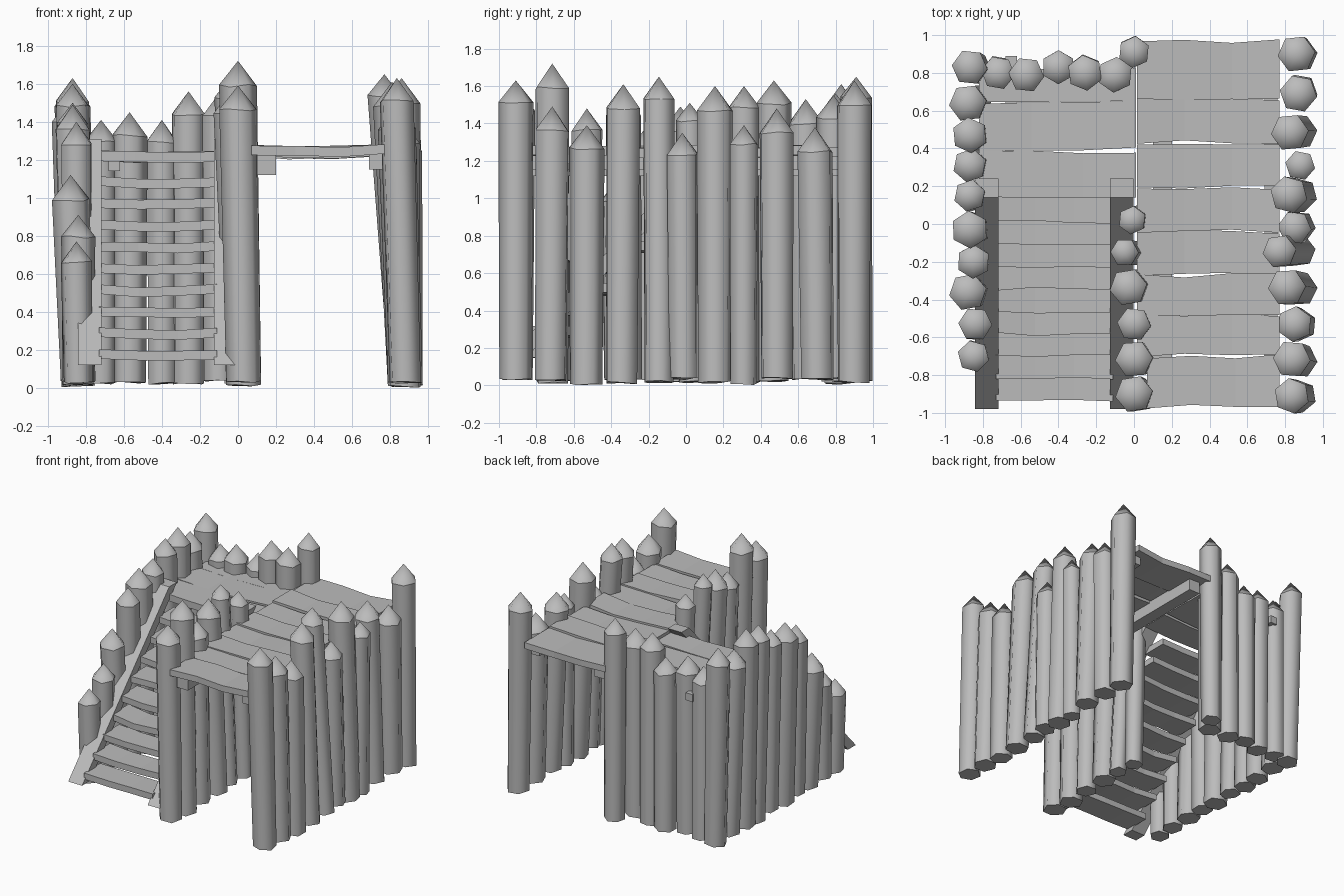
import bpy, bmesh, math, random
from mathutils import Vector

random.seed(4)
if "Cube" in bpy.data.objects:
    bpy.data.objects.remove(bpy.data.objects["Cube"], do_unlink=True)

grey = bpy.data.materials.new("timber_grey")
grey.use_nodes = True
grey.diffuse_color = (0.5, 0.5, 0.5, 1)
grey.node_tree.nodes["Principled BSDF"].inputs["Base Color"].default_value = (0.5, 0.5, 0.5, 1)


def finish(bm, name):
    bmesh.ops.recalc_face_normals(bm, faces=bm.faces)
    mesh = bpy.data.meshes.new(name)
    bm.to_mesh(mesh)
    bm.free()
    mesh.materials.append(grey)
    obj = bpy.data.objects.new(name, mesh)
    bpy.context.collection.objects.link(obj)


def stake(name, tip, base, height, r):
    """Six-sided log with a pointed top, leaning from base to tip."""
    bm = bmesh.new()
    turn = random.uniform(0, math.pi / 3)
    z0 = random.uniform(0.0, 0.03)
    top = height - 1.38 * r
    rings = []
    for z, rad in ((z0, r * 0.92), (top, r)):
        c = Vector(base).lerp(Vector(tip), z / top)
        rings.append([bm.verts.new((c.x + rad * math.cos(turn + k * math.pi / 3),
                                    c.y + rad * math.sin(turn + k * math.pi / 3),
                                    z + random.uniform(0, 0.015))) for k in range(6)])
    point = bm.verts.new((tip[0], tip[1], height))
    low, high = rings
    for k in range(6):
        n = (k + 1) % 6
        bm.faces.new((low[k], low[n], high[n], high[k])).smooth = True
        bm.faces.new((high[k], high[n], point)).smooth = True
    bm.faces.new(low)
    for ring in rings:
        for k in range(6):
            bm.edges.get((ring[k], ring[(k + 1) % 6])).smooth = False
    finish(bm, name)


def plank(name, x0, x1, y0, y1, z, thick, sag=0.012, wobble=0.012):
    """Board along x in three slightly bent lengths."""
    bm = bmesh.new()
    loops = []
    for i in range(4):
        t = i / 3
        x = x0 + (x1 - x0) * t
        drop = sag * math.sin(math.pi * t) + random.uniform(-wobble, wobble) * 0.5
        a, b = (random.uniform(-wobble, wobble) for _ in range(2))
        loops.append([bm.verts.new(p) for p in (
            (x, y0 + a, z - thick - drop), (x, y1 + b, z - thick - drop),
            (x, y1 + b, z - drop), (x, y0 + a, z - drop))])
    for p, q in zip(loops, loops[1:]):
        for k in range(4):
            bm.faces.new((p[k], p[(k + 1) % 4], q[(k + 1) % 4], q[k]))
    bm.faces.new(loops[0])
    bm.faces.new(loops[-1])
    finish(bm, name)


def timber(name, x, width, profile):
    """Side profile of (y, z) points given a width along x."""
    bm = bmesh.new()
    face = bm.faces.new([bm.verts.new((x - width / 2, y, z)) for y, z in profile])
    ext = bmesh.ops.extrude_face_region(bm, geom=[face])["geom"]
    bmesh.ops.translate(bm, vec=(width, 0, 0),
                        verts=[v for v in ext if isinstance(v, bmesh.types.BMVert)])
    finish(bm, name)


def bearer(name, x, width, y0, y1, z0, z1):
    timber(name, x, width, [(y0, z0), (y1, z0), (y1, z1), (y0, z1)])


# Palisade rows: tip x, tip y, height, radius
right_wall = [(.86, .9, 1.63, .1), (.87, .69, 1.38, .1), (.825, .485, 1.48, .1),
              (.88, .31, 1.39, .08), (.82, .155, 1.6, .1), (.85, -.02, 1.35, .09),
              (.77, -.145, 1.65, .09), (.81, -.335, 1.61, .1), (.85, -.53, 1.39, .095),
              (.835, -.715, 1.49, .1), (.835, -.91, 1.63, .095)]
left_wall = [(-.87, .83, 1.61, .095), (-.88, .64, 1.53, .1), (-.87, .47, 1.63, .095),
             (-.87, .31, 1.6, .09), (-.87, .15, 1.5, .085), (-.87, -.03, 1.49, .1),
             (-.85, -.2, 1.4, .09), (-.88, -.36, 1.12, .1), (-.84, -.53, .91, .09),
             (-.85, -.7, .77, .085)]
middle_wall = [(-.01, .02, 1.51, .075), (-.05, -.15, 1.62, .075), (-.03, -.335, 1.58, .1),
               (0, -.53, 1.48, .09), (0, -.715, 1.72, .1), (0, -.9, 1.59, .1)]
back_wall = [(-.72, .8, 1.41, .09), (-.57, .79, 1.45, .095), (-.4, .83, 1.41, .09),
             (-.26, .8, 1.56, .095), (-.1, .79, 1.55, .095), (0, .91, 1.65, .085)]

# Side rows lean so that their feet stand in one line
for label, row, foot in (("right_wall", right_wall, .88), ("left_wall", left_wall, -.84),
                         ("middle_wall", middle_wall, .03), ("back_wall", back_wall, None)):
    for i, (x, y, h, r) in enumerate(row):
        base = (x if foot is None else foot, y + random.uniform(-.01, .015))
        stake(f"{label}_stake_{i + 1}", (x, y), base, h, r)

# Raised walkway boards
edges = [-.97, -.7, -.48, -.27, -.04, .19, .43, .66, .97]
for i, (y0, y1) in enumerate(zip(edges, edges[1:])):
    plank(f"walkway_board_{i + 1}", .015 if i else .07, .77, y0 + .002, y1 - .002,
          1.28 - .012 * (i % 2), .05)

# Landing boards
edges = [.13, .39, .645, .82]
for i, (y0, y1) in enumerate(zip(edges, edges[1:])):
    plank(f"landing_board_{i + 1}", -.82, .01, y0 + .004, y1 - .004, 1.25, .055)

# Bearers under the boards
bearer("walkway_bearer_inner", .15, .1, -.93, .9, 1.12, 1.23)
bearer("walkway_bearer_outer", .725, .07, -.93, .9, 1.15, 1.23)
bearer("landing_bearer", -.65, .06, .2, .89, 1.14, 1.2)

# Staircase
for name, x in (("stair_rail_left", -.065), ("stair_rail_right", -.78)):
    timber(name, x, .125, [(-.98, .12), (-.88, .12), (.24, 1.31), (.14, 1.31)])
for i in range(9):
    y = -.94 + i * .119
    plank(f"stair_tread_{i + 1}", -.73, -.11, y, y + .21, .2 + i * .114, .05, .01, .01)
